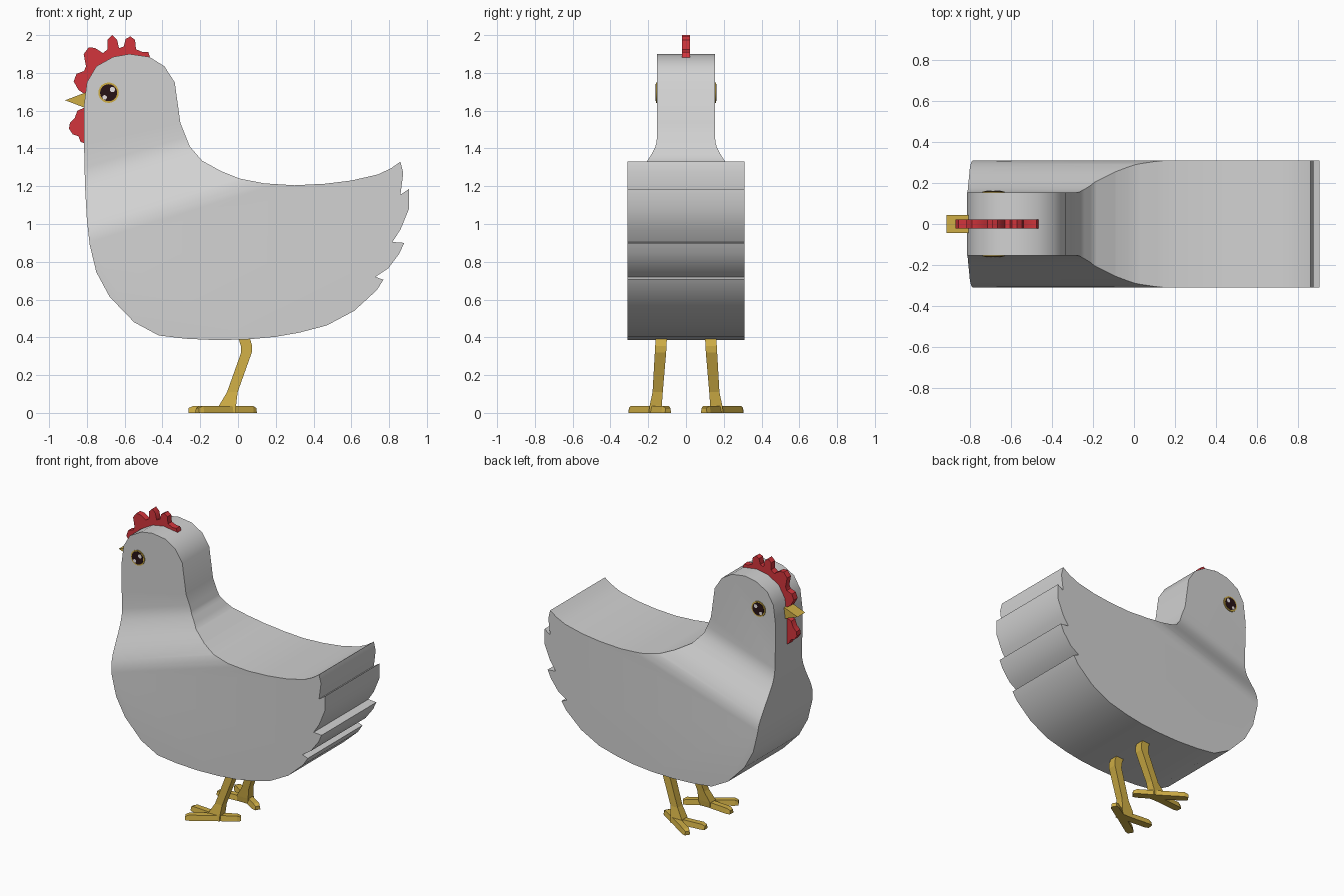
import bpy
import bmesh
import math
from mathutils import Vector

default_cube = bpy.data.objects.get("Cube")
if default_cube:
    bpy.data.objects.remove(default_cube, do_unlink=True)


def make_material(name, red, green, blue):
    material = bpy.data.materials.new(name)
    material.use_nodes = True
    colour = (red, green, blue, 1)
    material.diffuse_color = colour
    shader = next(n for n in material.node_tree.nodes if n.type == "BSDF_PRINCIPLED")
    shader.inputs["Base Color"].default_value = colour
    return material


feather_grey = make_material("feather grey", .64, .64, .64)
comb_red = make_material("comb red", .65, .035, .045)
leg_gold = make_material("leg gold", .62, .42, .06)
eye_dark = make_material("eye dark", .02, .006, .008)
eye_white = make_material("eye white", .85, .8, .8)


def finish(name, bm, material, smooth_angle=None):
    """Turn a bmesh into a named, coloured object."""
    bmesh.ops.recalc_face_normals(bm, faces=bm.faces[:])
    mesh = bpy.data.meshes.new(name)
    bm.to_mesh(mesh)
    bm.free()
    mesh.materials.append(material)
    obj = bpy.data.objects.new(name, mesh)
    bpy.context.collection.objects.link(obj)
    if smooth_angle:
        bpy.ops.object.select_all(action="DESELECT")
        obj.select_set(True)
        bpy.context.view_layer.objects.active = obj
        bpy.ops.object.shade_smooth_by_angle(angle=math.radians(smooth_angle))
    return obj


def loft(bm, rings):
    """Join equal rings of points into a closed solid."""
    loops = [[bm.verts.new(point) for point in ring] for ring in rings]
    for lower, upper in zip(loops, loops[1:]):
        for i in range(len(lower)):
            j = (i + 1) % len(lower)
            bm.faces.new((lower[i], lower[j], upper[j], upper[i]))
    bm.faces.new(loops[0])
    bm.faces.new(loops[-1])


def side_plate(profile, y_start, y_end):
    """Extrude an x-z outline across the width."""
    bm = bmesh.new()
    loft(bm, [[(x, y, z) for x, z in profile] for y in (y_start, y_end)])
    return bm


# Body and head: one side outline, with feather notches at the tail
body_profile = [
    (-.575, 1.9), (-.66, 1.885), (-.75, 1.835), (-.8, 1.75), (-.815, 1.63),
    (-.815, 1.42), (-.81, 1.2), (-.8, 1.02), (-.785, .89), (-.75, .745),
    (-.68, .615), (-.55, .48), (-.42, .41), (-.28, .393), (-.11, .385),
    (.06, .39), (.2, .403), (.325, .425), (.47, .463), (.615, .54),
    (.735, .65), (.77, .705), (.727, .72), (.795, .765), (.855, .845),
    (.88, .9), (.817, .905), (.86, .97), (.905, 1.08), (.905, 1.185),
    (.86, 1.155), (.875, 1.27), (.86, 1.33), (.81, 1.295), (.74, 1.262),
    (.6, 1.23), (.46, 1.213), (.3, 1.205), (.14, 1.215), (.01, 1.24),
    (-.09, 1.28), (-.19, 1.335), (-.255, 1.41), (-.305, 1.535),
    (-.335, 1.75), (-.39, 1.835), (-.47, 1.885),
]
BODY_HALF, HEAD_HALF = .31, .153
NECK_START, NECK_END, NECK_SLOPE = .9, 1.3, .31


def body_half_width(x, z):
    """Narrow smoothly to the head along a slanted band."""
    level = z - NECK_SLOPE * (x + .8)
    s = min(max((level - NECK_START) / (NECK_END - NECK_START), 0), 1)
    s = s * s * (3 - 2 * s)
    return BODY_HALF + (HEAD_HALF - BODY_HALF) * s


bm = side_plate(body_profile, -BODY_HALF, BODY_HALF)
steps = 10
for i in range(steps + 1):
    level = NECK_START + (NECK_END - NECK_START) * i / steps
    bmesh.ops.bisect_plane(
        bm, geom=bm.verts[:] + bm.edges[:] + bm.faces[:],
        plane_co=(-.8, 0, level), plane_no=Vector((-NECK_SLOPE, 0, 1)).normalized())
for vert in bm.verts:
    vert.co.y = math.copysign(body_half_width(vert.co.x, vert.co.z), vert.co.y)
finish("body", bm, feather_grey, 35)

# Comb
comb_profile = [
    (-.8, 1.68), (-.845, 1.71), (-.87, 1.755), (-.855, 1.795), (-.815, 1.81),
    (-.805, 1.835), (-.817, 1.9), (-.79, 1.935), (-.757, 1.932), (-.715, 1.905),
    (-.69, 1.925), (-.69, 1.975), (-.665, 2), (-.64, 1.975), (-.63, 1.93),
    (-.605, 1.94), (-.595, 1.98), (-.57, 1.993), (-.545, 1.975), (-.54, 1.925),
    (-.505, 1.91), (-.475, 1.91), (-.465, 1.88), (-.58, 1.86), (-.7, 1.81),
    (-.77, 1.7),
]
finish("comb", side_plate(comb_profile, -.022, .022), comb_red, 35)

# Wattle
wattle_profile = [
    (-.78, 1.61), (-.815, 1.615), (-.85, 1.6), (-.865, 1.56), (-.89, 1.535),
    (-.895, 1.505), (-.875, 1.475), (-.845, 1.465), (-.833, 1.435),
    (-.81, 1.425), (-.78, 1.43),
]
finish("wattle", side_plate(wattle_profile, -.022, .022), comb_red, 35)

# Beak
beak_profile = [(-.915, 1.655), (-.81, 1.615), (-.78, 1.615), (-.78, 1.695), (-.81, 1.695)]
finish("beak", side_plate(beak_profile, -.043, .043), leg_gold)


def disc(name, x, z, radius, side, outer, material):
    """A thin round plate standing on the side of the head."""
    count = 24
    outline = [(x + radius * math.cos(math.tau * i / count),
                z + radius * math.sin(math.tau * i / count)) for i in range(count)]
    finish(name, side_plate(outline, side * HEAD_HALF, side * outer), material, 35)


def toe_ring(centre, across, height):
    """A flat rectangle with sloping upper sides."""
    corners = ((-1, 0), (1, 0), (.75, height), (-.75, height))
    return [(centre.x + across.x * u, centre.y + across.y * u, z) for u, z in corners]


def make_toe(name, start, end):
    start, end = Vector(start), Vector(end)
    along = (end - start).normalized()
    across = Vector((-along.y, along.x)) * .027
    bm = bmesh.new()
    loft(bm, [toe_ring(start, across, .037), toe_ring(end - along * .025, across, .037),
              toe_ring(end, across * .7, .026)])
    finish(name, bm, leg_gold)


# Eyes, legs and feet on both sides
for label, side in (("front", -1), ("back", 1)):
    disc(label + "_eye_rim", -.685, 1.695, .054, side, .159, leg_gold)
    disc(label + "_eye_pupil", -.685, 1.695, .045, side, .1615, eye_dark)
    disc(label + "_eye_large_glint", -.665, 1.712, .014, side, .1622, eye_white)
    disc(label + "_eye_small_glint", -.706, 1.67, .012, side, .1622, eye_white)

    leg_rings = []
    for x, y, z, half_x, half_y in (
            (-.055, .165, 0, .045, .032), (-.055, .16, .04, .045, .032),
            (-.03, .15, .11, .028, .027), (.045, .135, .32, .028, .03),
            (.045, .133, .355, .03, .03), (.025, .13, .42, .03, .03)):
        leg_rings.append([(x + half_x * u, side * y + half_y * v, z)
                          for u, v in ((-1, -1), (1, -1), (1, 1), (-1, 1))])
    bm = bmesh.new()
    loft(bm, leg_rings)
    finish(label + "_leg", bm, leg_gold)

    ankle = (-.055, side * .185)
    make_toe(label + "_outer_toe", ankle, (-.215, side * .29))
    make_toe(label + "_inner_toe", (-.03, side * .165), (-.26, side * .145))
    make_toe(label + "_rear_toe", ankle, (.09, side * .095))
